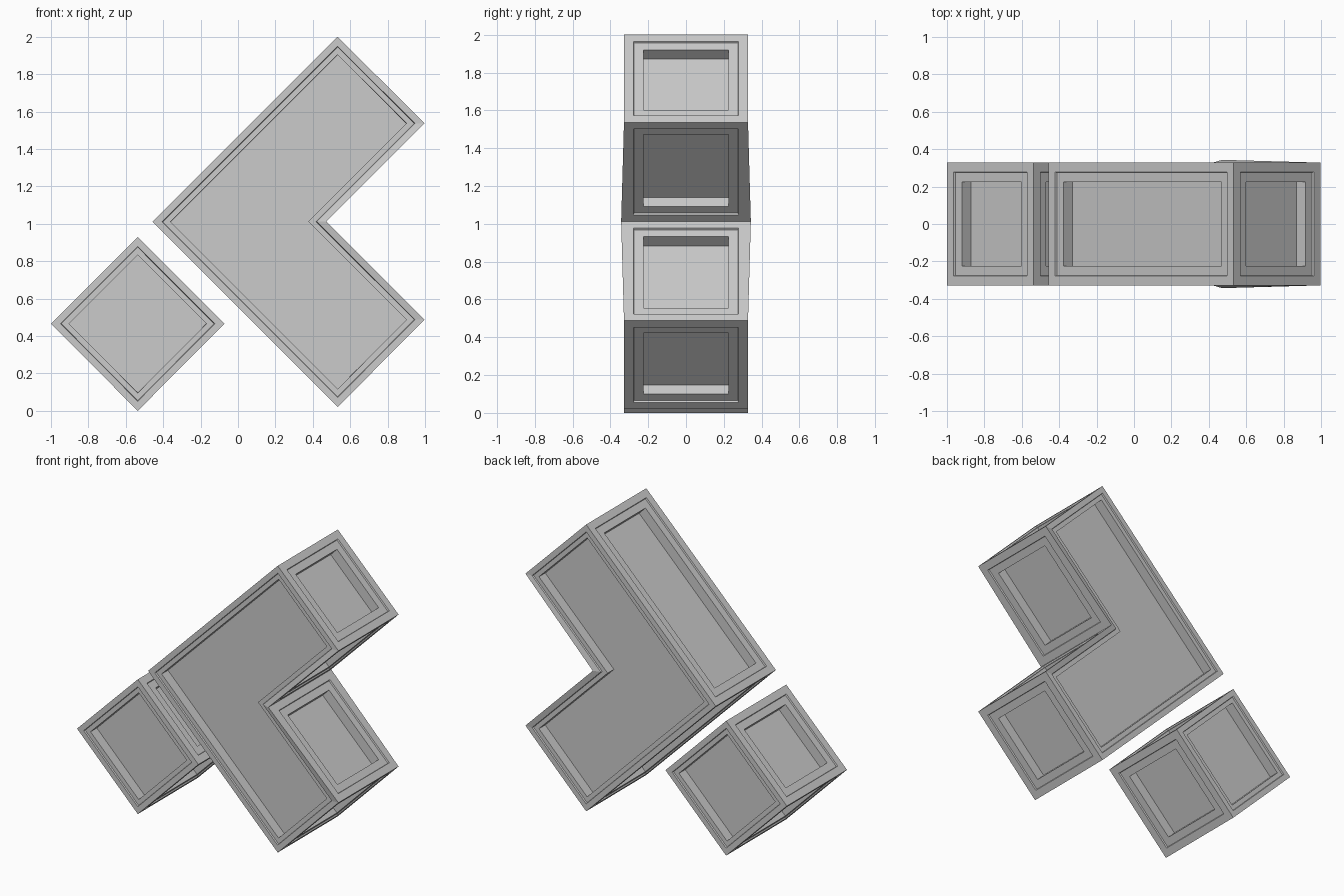
import bpy
import bmesh

if "Cube" in bpy.data.objects:
    bpy.data.objects.remove(bpy.data.objects["Cube"])

HALF_DEPTH = 0.328


def panel(bm, faces, steps):
    """Step each face inward: (inset width, depth) pairs."""
    for width, depth in steps:
        bmesh.ops.inset_individual(bm, faces=faces, thickness=width,
                                   depth=depth, use_even_offset=True)


def panelled_block(name, outline, flared=None):
    """Extrude an x-z outline along y and recess a panel in every face."""
    bm = bmesh.new()
    front = [bm.verts.new((x, -HALF_DEPTH, z)) for x, z in outline]
    back = [bm.verts.new((x, HALF_DEPTH, z)) for x, z in outline]
    caps = [bm.faces.new(front), bm.faces.new(back[::-1])]
    n = len(outline)
    sides = [bm.faces.new((front[i], back[i], back[(i + 1) % n], front[(i + 1) % n]))
             for i in range(n)]
    bmesh.ops.recalc_face_normals(bm, faces=bm.faces[:])
    bm.normal_update()

    # stepped, framed recesses on front and back
    panel(bm, caps, [(0.036, 0), (0.003, -0.01), (0.029, 0), (0.0005, -0.068)])
    # stepped, framed recesses on the edges
    panel(bm, sides, [(0.05, 0), (0.003, -0.01), (0.05, 0), (0.0005, -0.068)])

    # slight outward flare at the inside corner
    if flared is not None:
        front[flared].co.y = -0.343
        back[flared].co.y = 0.343

    mesh = bpy.data.meshes.new(name)
    bm.to_mesh(mesh)
    bm.free()
    obj = bpy.data.objects.new(name, mesh)
    bpy.context.collection.objects.link(obj)
    return obj


# large angled L-shaped block
panelled_block("angled_block", [(-0.457, 1.01), (0.533, 2.0), (0.997, 1.537),
                                (0.472, 1.012), (0.997, 0.488), (0.533, 0.02)],
               flared=3)

# small diamond block
panelled_block("diamond_block", [(-1.0, 0.466), (-0.536, 0.93),
                                 (-0.073, 0.466), (-0.536, 0.0)])
